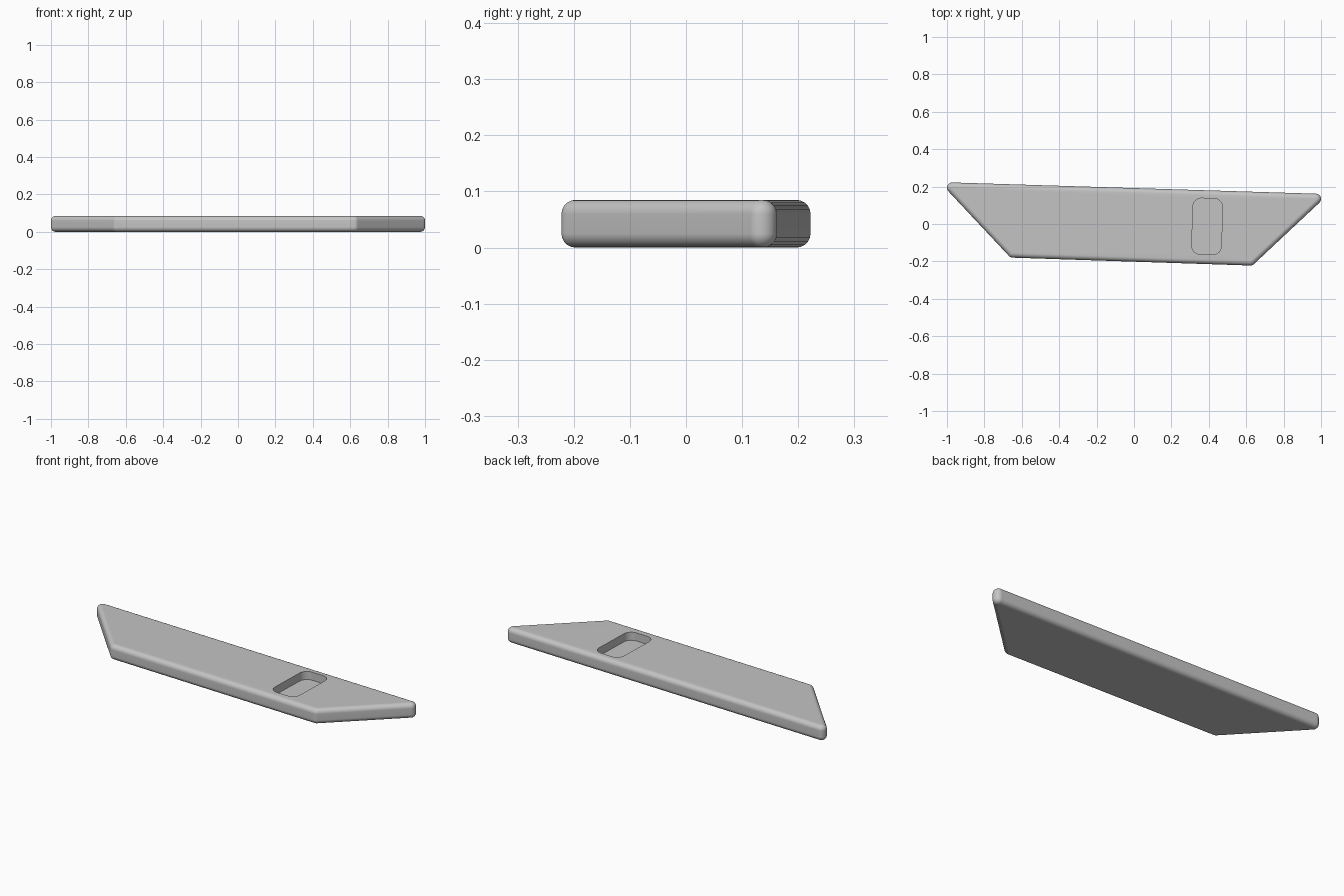
import bpy, bmesh
from math import pi, sin, cos, atan2, radians
from mathutils import Vector, Matrix

cube = bpy.data.objects.get("Cube")
if cube:
    bpy.data.objects.remove(cube)

HEIGHT, BEVEL, CORNER = 0.085, 0.025, 0.028
POCKET_DEPTH, POCKET_RADIUS = 0.045, 0.045
ARC, STEPS = 9, 5


def rounded_outline(centres, radius):
    """Counter-clockwise outline: a disc of the radius swept around the centres."""
    pts = []
    for i, c in enumerate(centres):
        into = c - centres[i - 1]
        out = centres[(i + 1) % len(centres)] - c
        start = atan2(-into.x, into.y)
        turn = (atan2(-out.x, out.y) - start) % (2 * pi)
        for k in range(ARC + 1):
            a = start + turn * k / ARC
            pts.append(c + radius * Vector((cos(a), sin(a))))
    return pts


# Corner centres, from back left round to back right
slab = [Vector(p) for p in ((-0.972, 0.194), (-0.648, -0.152),
                            (0.622, -0.194), (0.972, 0.134))]
tilt = Matrix.Rotation(radians(-1.75), 2)
hx, hy = 0.079 - POCKET_RADIUS, 0.15 - POCKET_RADIUS
pocket = [Vector((0.391, -0.013)) + tilt @ Vector((sx * hx, sy * hy))
          for sx, sy in ((-1, 1), (-1, -1), (1, -1), (1, 1))]

# Cross-section rings: bottom round, top round, pocket rim, pocket floor
rings = []
for base, sign in ((BEVEL, -1), (HEIGHT - BEVEL, 1)):
    for k in range(STEPS + 1):
        a = pi / 2 * (k if sign > 0 else STEPS - k) / STEPS
        radius = CORNER - BEVEL + BEVEL * cos(a)
        rings.append((rounded_outline(slab, radius), base + sign * BEVEL * sin(a)))
hole = rounded_outline(pocket, POCKET_RADIUS)
rings += [(hole, HEIGHT), (hole, HEIGHT - POCKET_DEPTH)]

# Skin the rings and cap both ends
bm = bmesh.new()
loops = [[bm.verts.new((p.x, p.y, z)) for p in pts] for pts, z in rings]
for low, high in zip(loops, loops[1:]):
    n = len(low)
    for i in range(n):
        j = (i + 1) % n
        bm.faces.new((low[i], low[j], high[j], high[i]))
bm.faces.new(list(reversed(loops[0])))
bm.faces.new(loops[-1])

mesh = bpy.data.meshes.new("slab_with_pocket")
bm.to_mesh(mesh)
bm.free()
body = bpy.data.objects.new("slab_with_pocket", mesh)
bpy.context.collection.objects.link(body)

# Plain grey finish
grey = bpy.data.materials.new("plain_grey")
grey.use_nodes = True
colour = (0.55, 0.55, 0.55, 1)
grey.diffuse_color = colour
grey.node_tree.nodes["Principled BSDF"].inputs["Base Color"].default_value = colour
mesh.materials.append(grey)

# Smooth rounds, crisp pocket rim, flat large faces
bpy.ops.object.select_all(action="DESELECT")
body.select_set(True)
bpy.context.view_layer.objects.active = body
bpy.ops.object.shade_smooth_by_angle(angle=radians(35))
weighted = body.modifiers.new("flat_faces", "WEIGHTED_NORMAL")
weighted.keep_sharp = True
